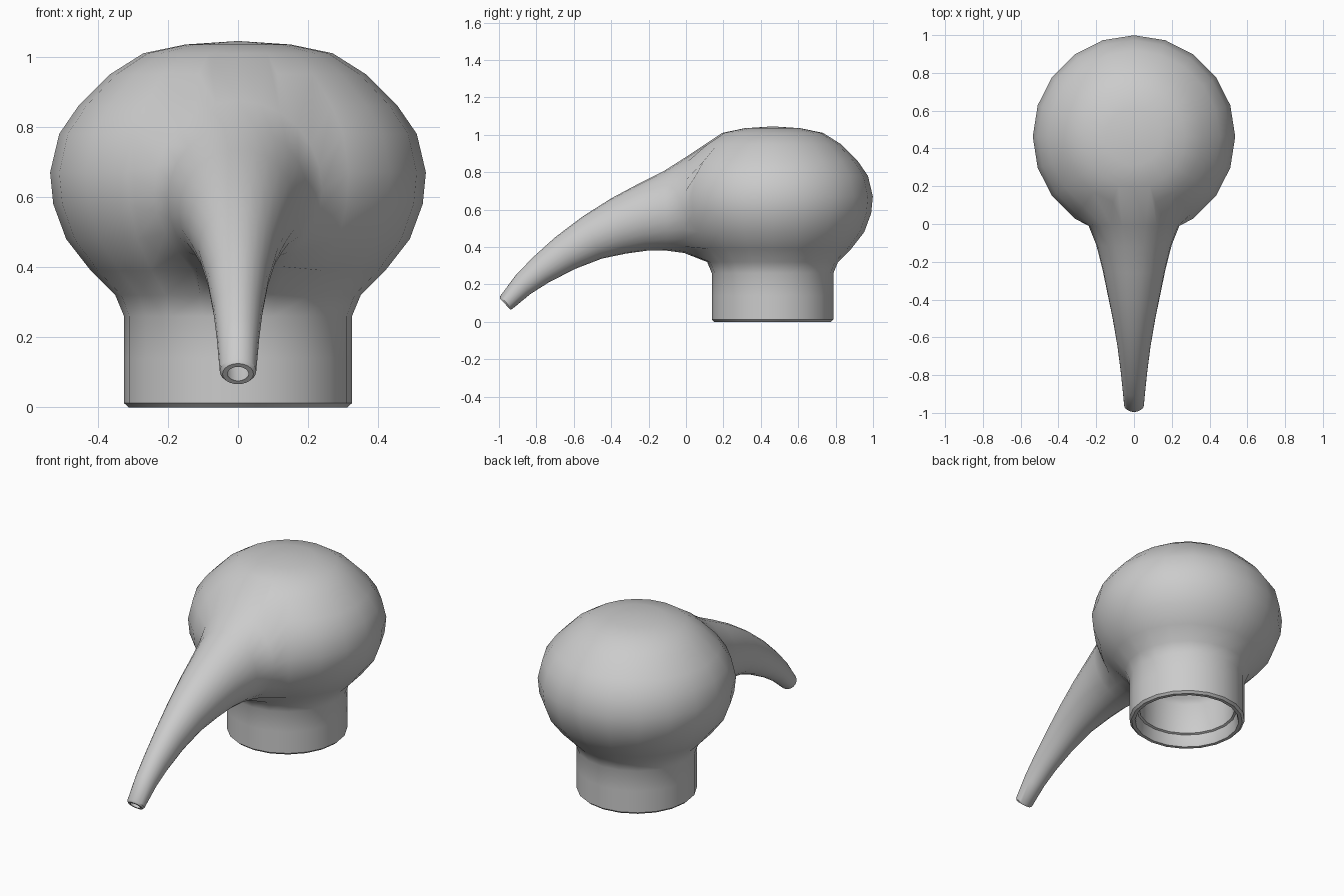
import bpy, bmesh
from math import sin, cos, pi, atan2
from mathutils import Vector

if "Cube" in bpy.data.objects:
    bpy.data.objects.remove(bpy.data.objects["Cube"])

SIDES = 20
CENTRE_Y = 0.463
bm = bmesh.new()

# bulb profile (radius, z) from the neck top upwards
BULB = [(.35, .32), (.42, .39), (.49, .48), (.527, .58), (.536, .67),
        (.51, .78), (.455, .86), (.365, .95), (.27, 1.01), (.15, 1.035)]
# spout sections: top (y, z), bottom (y, z), half width
SPOUT = [((-.01, .875), (-.01, .368), .24), ((-.12, .805), (-.10, .38), .20),
         ((-.26, .735), (-.21, .38), .168), ((-.40, .66), (-.32, .365), .142),
         ((-.55, .565), (-.45, .338), .113), ((-.70, .452), (-.59, .284), .088),
         ((-.82, .343), (-.73, .213), .071), ((-.91, .25), (-.83, .15), .061),
         ((-.993, .138), (-.93, .068), .052), ((-.995, .125), (-.94, .066), .044)]


def bridge(a, b):
    n = len(a)
    for i in range(n):
        j = (i + 1) % n
        bm.faces.new((a[i], a[j], b[j], b[i]))


def skin(neck, inset, tip_scale, base_scale):
    """One skin of the hollow shell; returns its bottom and tip rings."""
    profile = neck + [(r - inset, z + (-inset if z > .7 else 0) * (z - .7) / .34)
                      for r, z in BULB]
    rings = []
    for r, z in profile:
        rings.append([bm.verts.new((r * sin(2 * pi * i / SIDES),
                                    CENTRE_Y - r * cos(2 * pi * i / SIDES), z))
                      for i in range(SIDES)])
    pole = bm.verts.new((0, CENTRE_Y, 1.045 - inset))
    for i in range(SIDES):
        bm.faces.new((rings[-1][i], rings[-1][(i + 1) % SIDES], pole))
    # leave a rounded opening at the front for the spout
    first, last = len(neck), len(neck) + 8
    edges = {}
    for k in range(len(rings) - 1):
        for c in range(-SIDES // 2, SIDES // 2):
            corner = c in (-2, 1) and k in (first, last - 1)
            quad = (rings[k][c % SIDES], rings[k][(c + 1) % SIDES],
                    rings[k + 1][(c + 1) % SIDES], rings[k + 1][c % SIDES])
            if -2 <= c < 2 and first <= k < last and not corner:
                for a, b in zip(quad, quad[1:] + quad[:1]):
                    key = frozenset((a, b))
                    edges[key] = edges.get(key, 0) + 1
            else:
                bm.faces.new(quad)
    rim = {v for key, count in edges.items() if count == 1 for v in key}
    rim = sorted(rim, key=lambda v: atan2(v.co.x, v.co.z - .65) % (2 * pi - 1e-5))
    # spout rings
    n = len(rim)
    previous = rim
    for k, (top, bottom, width) in enumerate(SPOUT):
        t = k / (len(SPOUT) - 1)
        s = base_scale + (tip_scale - base_scale) * t
        a, b = Vector((0, *top)), Vector((0, *bottom))
        mid, half = (a + b) / 2, (a - b) / 2
        ring = []
        for i in range(n):
            ang = 2 * pi * i / n
            ring.append(bm.verts.new(mid + half * cos(ang) * s
                                     + Vector((width * sin(ang) * s, 0, 0))))
        bridge(previous, ring)
        previous = ring
    return rings[0], previous


# outer and inner skins, joined at the neck opening and the spout tip
outer = skin([(.312, 0), (.325, .012), (.325, .14), (.325, .26)], 0, 1, 1)
inner = skin([(.292, 0), (.287, .012), (.28, .07), (.268, .075), (.268, .26)], .045, .68, .85)
for a, b in zip(outer, inner):
    bridge(a, b)
bmesh.ops.recalc_face_normals(bm, faces=bm.faces)

# smooth shading with crisp rims
for f in bm.faces:
    f.smooth = True
for e in bm.edges:
    m = (e.verts[0].co + e.verts[1].co) / 2
    if (m.z < .08 or m.y < -.92) and e.calc_face_angle(0) > .55:
        e.smooth = False

mesh = bpy.data.meshes.new("spouted_bulb")
bm.to_mesh(mesh)
bm.free()
bulb = bpy.data.objects.new("spouted_bulb", mesh)
bpy.context.collection.objects.link(bulb)
